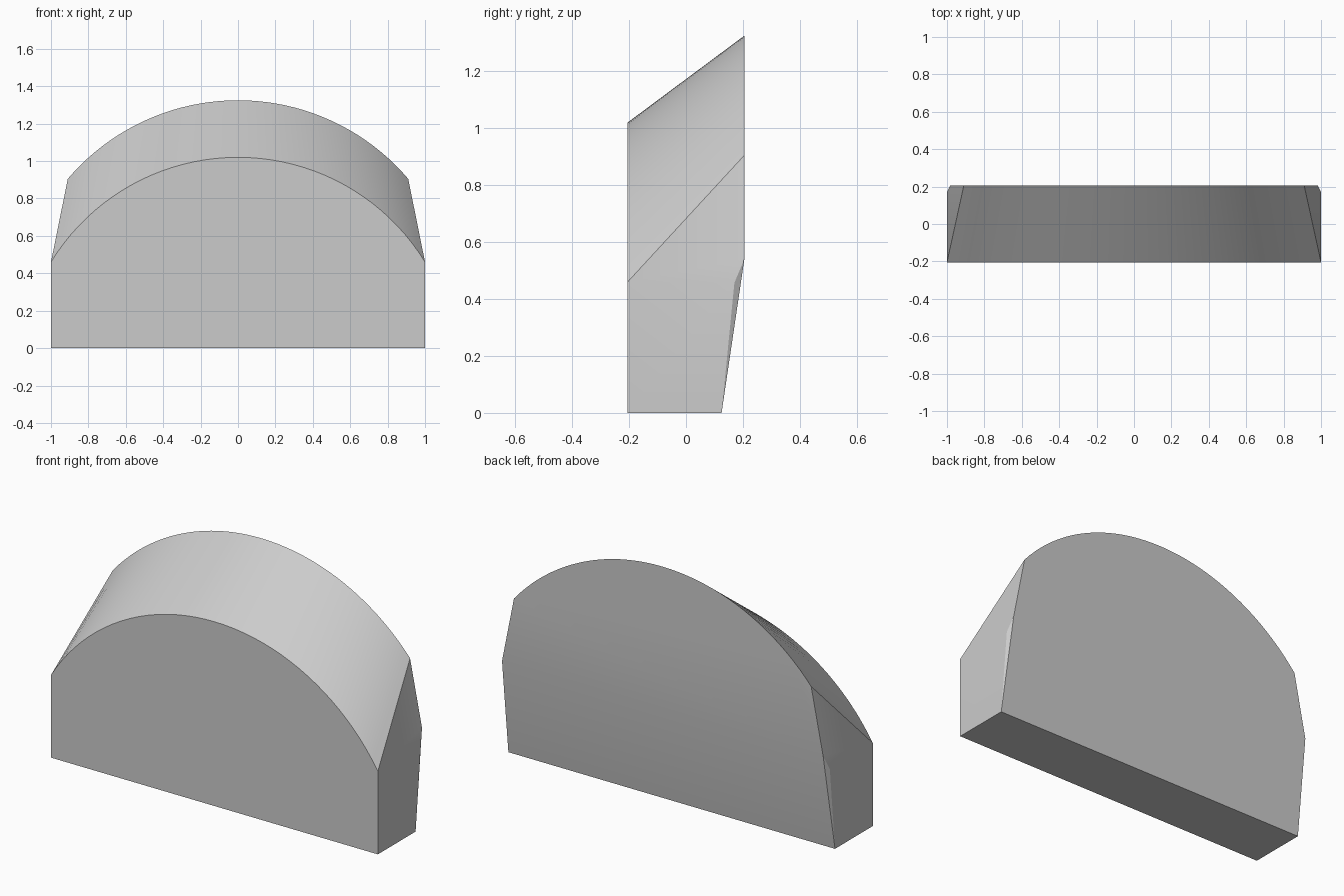
import bpy, bmesh, math

old = bpy.data.objects.get("Cube")
if old:
    bpy.data.objects.remove(old, do_unlink=True)

grey = bpy.data.materials.new("light_grey")
grey.use_nodes = True
colour = (0.6, 0.6, 0.6, 1)
grey.diffuse_color = colour
grey.node_tree.nodes["Principled BSDF"].inputs["Base Color"].default_value = colour

FRONT, BACK, STEPS = -0.205, 0.205, 40
bm = bmesh.new()


def arc(half, low, top, y):
    """Circular arc from the right end to the left end, as new vertices."""
    rise = top - low
    radius = (half ** 2 + rise ** 2) / (2 * rise)
    end = math.asin(half / radius)
    angles = [end * (2 * i / STEPS - 1) for i in range(STEPS + 1)]
    return [bm.verts.new((radius * math.sin(a), y, top - radius + radius * math.cos(a)))
            for a in angles]


# Front and back arches, joined by the sloping curved top
front_arc = arc(1.0, 0.46, 1.02, FRONT)
back_arc = arc(0.91, 0.905, 1.325, BACK)
for i in range(STEPS):
    bm.faces.new((front_arc[i], front_arc[i + 1], back_arc[i + 1], back_arc[i]))

# Lower corners and chamfered sides, mirrored left and right
corners = []
for side, end in ((-1, 0), (1, STEPS)):
    foot_front = bm.verts.new((side, FRONT, 0))
    foot_back = bm.verts.new((side, 0.125, 0))
    shoulder = bm.verts.new((side, 0.17, 0.457))
    notch = bm.verts.new((side * 0.983, BACK, 0.54))
    bm.faces.new((foot_front, foot_back, shoulder, front_arc[end]))
    bm.faces.new((front_arc[end], shoulder, notch, back_arc[end]))
    bm.faces.new((foot_back, notch, shoulder))
    corners.append((foot_front, foot_back, notch))

(ff_r, fb_r, n_r), (ff_l, fb_l, n_l) = corners
bm.faces.new([ff_r, ff_l] + front_arc[::-1])      # flat front
bm.faces.new((ff_r, fb_r, fb_l, ff_l))            # base
bm.faces.new((fb_r, n_r, n_l, fb_l))              # leaning lower back
bm.faces.new([n_l, n_r] + back_arc)               # upright upper back
bmesh.ops.recalc_face_normals(bm, faces=bm.faces)

mesh = bpy.data.meshes.new("arched_block")
bm.to_mesh(mesh)
bm.free()
mesh.materials.append(grey)
block = bpy.data.objects.new("arched_block", mesh)
bpy.context.scene.collection.objects.link(block)
bpy.context.view_layer.objects.active = block
block.select_set(True)
bpy.ops.object.shade_smooth_by_angle(angle=math.radians(30))
